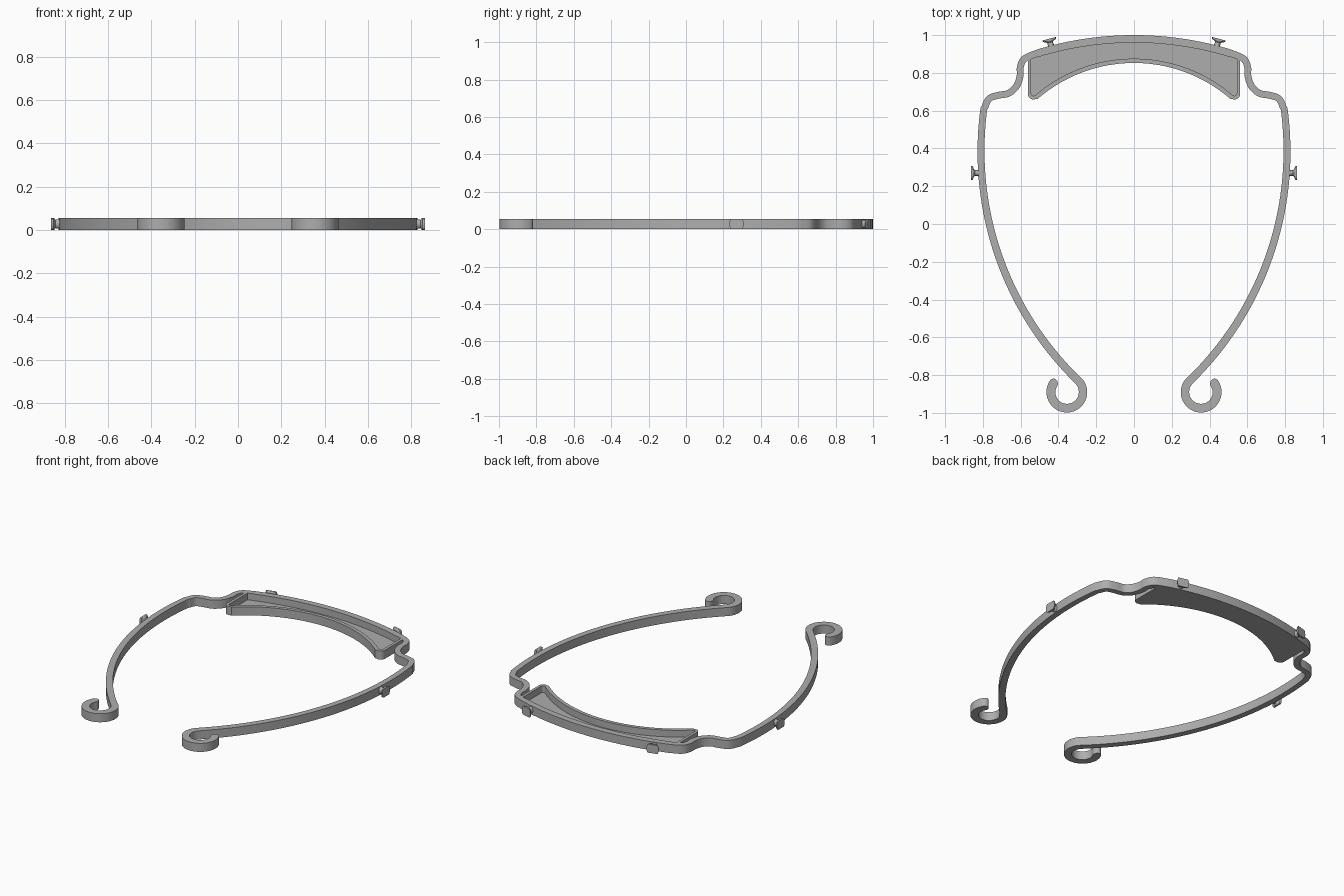
import bpy, bmesh
from math import sin, cos, pi, radians, sqrt, asin, atan2, hypot
from mathutils import Vector

cube = bpy.data.objects.get("Cube")
if cube:
    bpy.data.objects.remove(cube, do_unlink=True)

HEIGHT = 0.055
FRONT_R, FRONT_Y = 1.75, -0.77      # forehead arc

grey = bpy.data.materials.new("grey plastic")
grey.use_nodes = True
grey.diffuse_color = (0.42, 0.42, 0.42, 1)
grey.node_tree.nodes["Principled BSDF"].inputs["Base Color"].default_value = (0.42, 0.42, 0.42, 1)


def finish(bm, name):
    bmesh.ops.recalc_face_normals(bm, faces=bm.faces)
    mesh = bpy.data.meshes.new(name)
    bm.to_mesh(mesh)
    bm.free()
    mesh.materials.append(grey)
    obj = bpy.data.objects.new(name, mesh)
    bpy.context.collection.objects.link(obj)
    bpy.ops.object.select_all(action='DESELECT')
    obj.select_set(True)
    bpy.context.view_layer.objects.active = obj
    bpy.ops.object.shade_smooth_by_angle(angle=radians(35))
    return obj


def loft(bm, rings):
    """Bridge closed rings of points and cap both ends."""
    rows = [[bm.verts.new(p) for p in ring] for ring in rings]
    n = len(rows[0])
    for a, b in zip(rows, rows[1:]):
        for i in range(n):
            j = (i + 1) % n
            bm.faces.new((a[i], a[j], b[j], b[i]))
    bm.faces.new(rows[0])
    bm.faces.new(rows[-1])


def strip(name, path):
    """Upright wall along (x, y, width) points."""
    rings = []
    for i, (x, y, w) in enumerate(path):
        a, b = path[max(i - 1, 0)], path[min(i + 1, len(path) - 1)]
        dx, dy = b[0] - a[0], b[1] - a[1]
        k = w / 2 / hypot(dx, dy)
        nx, ny = -dy * k, dx * k
        rings.append([(x + nx, y + ny, 0), (x - nx, y - ny, 0),
                      (x - nx, y - ny, HEIGHT), (x + nx, y + ny, HEIGHT)])
    bm = bmesh.new()
    loft(bm, rings)
    return finish(bm, name)


def arc(cx, cy, r, a0, a1, n, w0, w1=None):
    w1 = w0 if w1 is None else w1
    out = []
    for i in range(n + 1):
        t = i / n
        a = a0 + (a1 - a0) * t
        out.append((cx + r * cos(a), cy + r * sin(a), w0 + (w1 - w0) * t))
    return out


def spline(pts, w, steps=6):
    """Smooth curve through the inner points."""
    out = []
    for p in range(1, len(pts) - 2):
        a, b, c, d = (Vector(q) for q in pts[p - 1:p + 3])
        for s in range(steps):
            t = s / steps
            v = 0.5 * (2 * b + (c - a) * t + (2 * a - 5 * b + 4 * c - d) * t * t
                       + (3 * b - a - 3 * c + d) * t ** 3)
            out.append((v.x, v.y, w))
    return out


def mirrored(half):
    """Half path starting on the centre line, completed on the other side."""
    return [(-x, y, w) for x, y, w in reversed(half[1:])] + half


# Headband: forehead arc, temple step, side strap, end hook
front_end = asin(0.53 / FRONT_R)
half = arc(0, FRONT_Y, FRONT_R, pi / 2, pi / 2 - front_end, 20, 0.04)[:-1]
half += spline([(0.47, 0.916), (0.53, 0.898), (0.583, 0.872), (0.602, 0.83),
                (0.603, 0.785), (0.622, 0.73), (0.665, 0.692), (0.72, 0.681),
                (0.768, 0.662), (0.792, 0.61), (0.8, 0.56)], 0.036)
strap_r = 1.69
half += arc(0.81 - strap_r, 0.385, strap_r, asin(0.225 / strap_r), -radians(45.5),
            40, 0.036, 0.042)
hook_x, hook_y, hook_r, hook_w = 0.355, -0.89, 0.085, 0.048
hook_end = radians(393)
half += arc(hook_x, hook_y, hook_r, radians(142), hook_end, 36, 0.044, hook_w)
for i in range(1, 7):               # rounded tip
    a = i / 6 * radians(86)
    ang = hook_end + sin(a) * hook_w / 2 / hook_r
    half.append((hook_x + hook_r * cos(ang), hook_y + hook_r * sin(ang), hook_w * cos(a)))
strip("headband", mirrored(half))

# Forehead tray: curved rim wall with rounded corners
corner = Vector((0.532, 0.69))
rim_y, rim_r = 0.074, 0.79
lean = atan2(corner.y - rim_y, corner.x)
rim = arc(0, rim_y, rim_r, pi / 2, lean, 24, 0.023)
rim += arc(corner.x, corner.y, 0.021, lean - pi, 0, 10, 0.02, 0.018)[1:]
rim += [(0.553, 0.76, 0.018), (0.553, 0.82, 0.018), (0.553, 0.888, 0.018)]
rim = mirrored(rim)
strip("tray_rim", rim)

# Tray floor, closed along the forehead arc
outline = [(x, y) for x, y, w in rim]
for i in range(25):
    x = 0.545 - 1.09 * i / 24
    outline.append((x, FRONT_Y + sqrt(FRONT_R ** 2 - x * x)))
bm = bmesh.new()
loft(bm, [[(x, y, z) for x, y in outline] for z in (0.0, 0.012)])
bmesh.ops.triangulate(bm, faces=[f for f in bm.faces if len(f.verts) > 4])
finish(bm, "tray_floor")


# Flared pegs on the outside of the band
def peg(name, x, y, angle):
    out = Vector((cos(angle), sin(angle), 0))
    side = Vector((-sin(angle), cos(angle), 0))
    base = Vector((x, y, HEIGHT / 2))
    limit = HEIGHT / 2
    rings = []
    for dist, r in ((-0.01, 0.02), (0.004, 0.016), (0.016, 0.015),
                    (0.022, 0.022), (0.026, 0.035), (0.036, 0.038)):
        ring = []
        for i in range(24):
            a = 2 * pi * i / 24
            z = max(-limit, min(limit, 1.3 * r * sin(a)))
            ring.append(base + out * dist + side * r * cos(a) + Vector((0, 0, z)))
        rings.append(ring)
    bm = bmesh.new()
    loft(bm, rings)
    finish(bm, name)


tilt = asin(0.44 / FRONT_R)
for label, s in (("left", 1), ("right", -1)):
    peg(label + "_side_peg", s * 0.827, 0.27, 0 if s > 0 else pi)
    peg(label + "_front_peg", s * 0.44, 0.946, pi / 2 - s * tilt)
